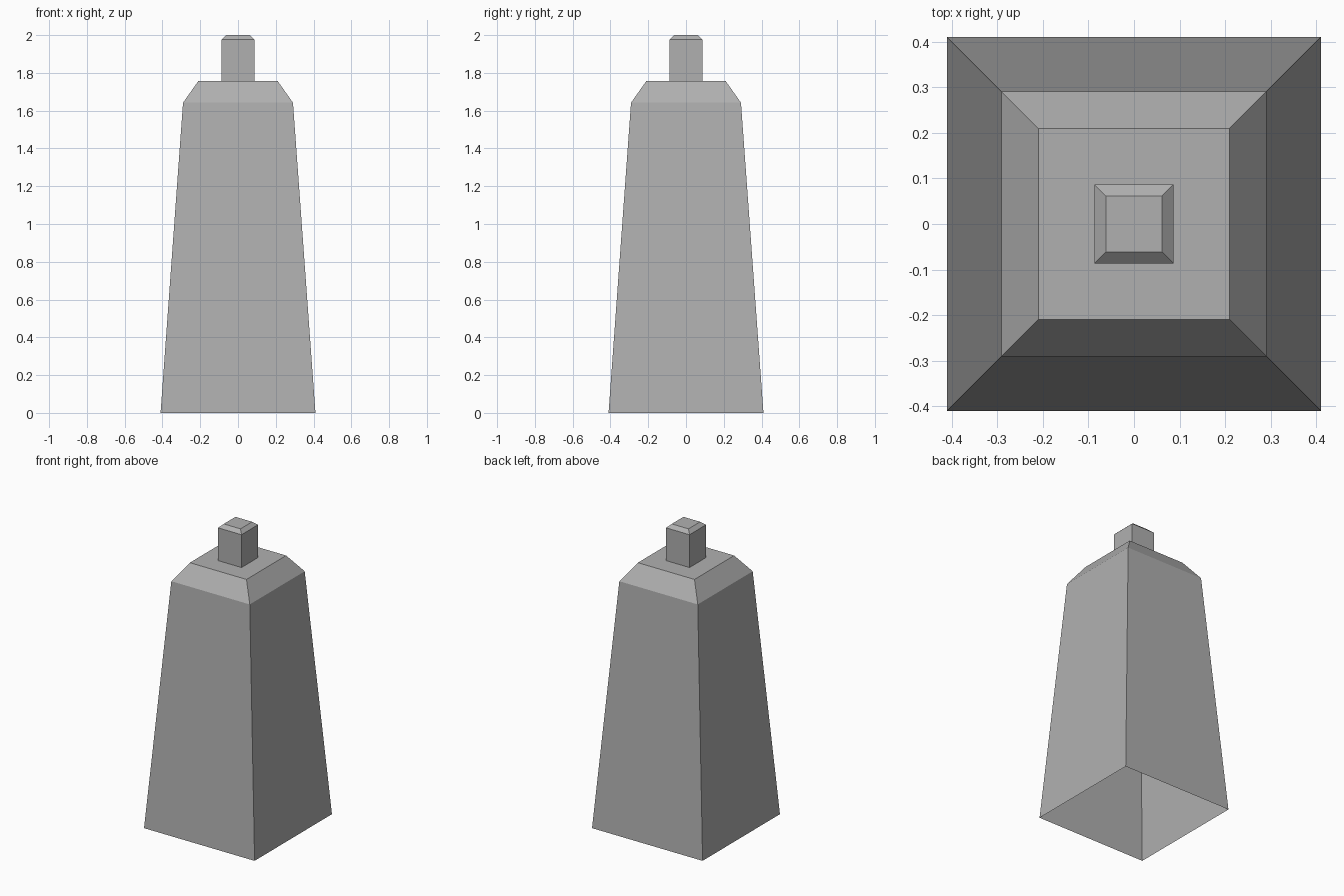
import bpy, bmesh

if "Cube" in bpy.data.objects:
    bpy.data.objects.remove(bpy.data.objects["Cube"])

# Mid grey shared by all parts
grey = bpy.data.materials.new("mid_grey")
grey.diffuse_color = (0.435, 0.435, 0.435, 1)
grey.use_nodes = True
grey.node_tree.nodes["Principled BSDF"].inputs["Base Color"].default_value = grey.diffuse_color


def square_loft(name, profile):
    """Stack square rings given as (half width, height); capped on top, open below."""
    bm = bmesh.new()
    rings = [[bm.verts.new((sx * r, sy * r, z))
              for sx, sy in ((-1, -1), (1, -1), (1, 1), (-1, 1))]
             for r, z in profile]
    for low, high in zip(rings, rings[1:]):
        for i in range(4):
            j = (i + 1) % 4
            bm.faces.new((low[i], low[j], high[j], high[i]))
    bm.faces.new(rings[-1])
    mesh = bpy.data.meshes.new(name)
    bm.to_mesh(mesh)
    bm.free()
    mesh.materials.append(grey)
    obj = bpy.data.objects.new(name, mesh)
    bpy.context.collection.objects.link(obj)
    return obj


# Tapered hollow body with sloped shoulders and a flat top
square_loft("body", [(0.41, 0), (0.291, 1.642), (0.21, 1.757)])

# Small square knob with a chamfered top
square_loft("top_knob", [(0.087, 1.757), (0.087, 1.977), (0.062, 2.0)])
